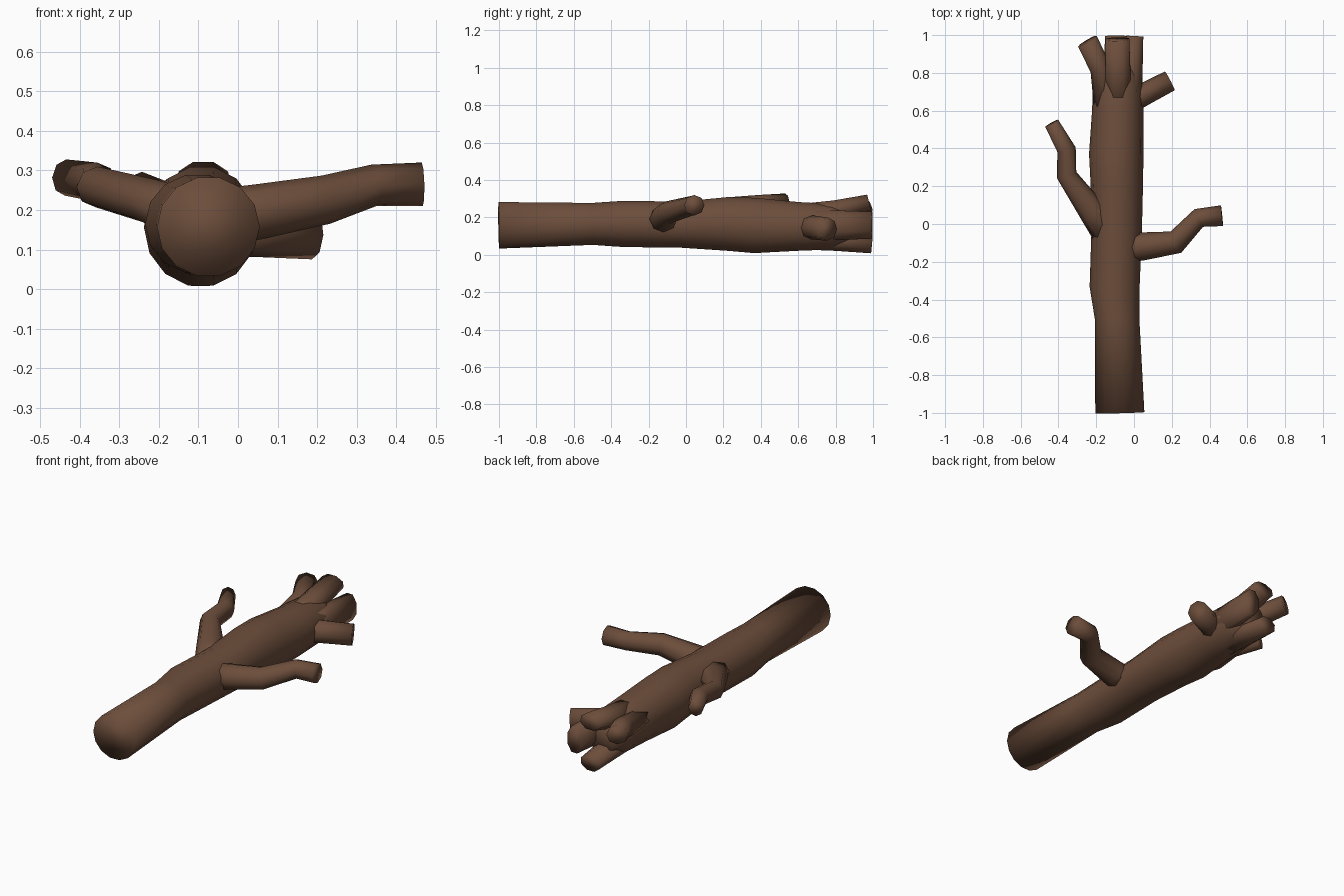
import bpy, bmesh, math
from mathutils import Vector

bark = bpy.data.materials.new("brown bark")
bark.diffuse_color = (0.15, 0.075, 0.044, 1)


def tube(name, rings, sides, end_dir=None, turn=0.0):
    """Capped tube through rings (x, y, z, half_width, half_height)."""
    bm = bmesh.new()
    pts = [Vector(r[:3]) for r in rings]
    loops = []
    for i, r in enumerate(rings):
        a = (pts[i] - pts[i - 1]).normalized() if i else Vector()
        b = (pts[i + 1] - pts[i]).normalized() if i < len(pts) - 1 else Vector()
        t = (a + b).normalized()
        if end_dir and i == len(pts) - 1:
            t = Vector(end_dir).normalized()
        side = t.cross(Vector((0, 0, 1))).normalized()
        up = side.cross(t)
        loop = []
        for k in range(sides):
            ang = turn + 2 * math.pi * k / sides
            loop.append(bm.verts.new(pts[i] + side * (math.cos(ang) * r[3])
                                     + up * (math.sin(ang) * r[4])))
        loops.append(loop)
    for lo, hi in zip(loops, loops[1:]):
        for k in range(sides):
            n = (k + 1) % sides
            bm.faces.new((lo[k], lo[n], hi[n], hi[k]))
    bm.faces.new(loops[0])
    bm.faces.new(loops[-1])
    bmesh.ops.recalc_face_normals(bm, faces=bm.faces[:])
    for f in bm.faces:
        f.smooth = True
    me = bpy.data.meshes.new(name)
    bm.to_mesh(me)
    bm.free()
    me.materials.append(bark)
    ob = bpy.data.objects.new(name, me)
    bpy.context.collection.objects.link(ob)
    return ob


# main log: y, left, right, bottom, top
profile = [
    (-1.00, -0.205, 0.055, 0.030, 0.285),
    (-0.50, -0.207, 0.028, 0.050, 0.280),
    (-0.33, -0.235, 0.030, 0.038, 0.292),
    (-0.03, -0.225, 0.042, 0.035, 0.287),
    (0.22, -0.230, 0.048, 0.018, 0.312),
    (0.37, -0.238, 0.050, 0.005, 0.308),
    (0.60, -0.222, 0.050, 0.018, 0.285),
    (0.78, -0.215, 0.045, 0.025, 0.275),
    (0.88, -0.170, 0.010, 0.070, 0.235),
]
tube("trunk", [((l + r) / 2, y, (b + t) / 2, (r - l) / 2, (t - b) / 2)
               for y, l, r, b, t in profile], 14)

# splintered prongs at the broken end
tube("top_prong", [(-0.085, 0.60, 0.215, 0.065, 0.060),
                   (-0.085, 0.80, 0.238, 0.072, 0.058),
                   (-0.088, 0.978, 0.280, 0.068, 0.046)], 8, turn=math.pi / 8)
tube("right_prong", [(-0.015, 0.60, 0.155, 0.055, 0.085),
                     (-0.005, 0.82, 0.158, 0.055, 0.085),
                     (0.005, 0.995, 0.158, 0.048, 0.078)], 8, turn=math.pi / 8)
tube("bottom_prong", [(-0.095, 0.60, 0.080, 0.075, 0.055),
                      (-0.095, 0.80, 0.070, 0.075, 0.053),
                      (-0.095, 0.994, 0.052, 0.062, 0.048)], 8, turn=math.pi / 8)
tube("left_prong", [(-0.150, 0.60, 0.180, 0.060, 0.060),
                    (-0.175, 0.82, 0.210, 0.057, 0.060),
                    (-0.247, 0.968, 0.245, 0.057, 0.052)], 8,
     end_dir=(-0.5, 0.85, 0.15))

# side branches
tube("left_branch", [(-0.110, -0.085, 0.180, 0.090, 0.068),
                     (-0.215, 0.060, 0.220, 0.074, 0.058),
                     (-0.357, 0.260, 0.258, 0.054, 0.052),
                     (-0.357, 0.393, 0.270, 0.050, 0.050),
                     (-0.436, 0.534, 0.282, 0.039, 0.046)], 8)
tube("right_branch", [(-0.060, -0.130, 0.180, 0.078, 0.072),
                      (0.050, -0.118, 0.195, 0.074, 0.070),
                      (0.222, -0.096, 0.226, 0.063, 0.062),
                      (0.343, 0.032, 0.262, 0.052, 0.053),
                      (0.466, 0.044, 0.265, 0.055, 0.055)], 8)
tube("short_branch", [(-0.060, 0.625, 0.150, 0.062, 0.066),
                      (0.050, 0.685, 0.145, 0.060, 0.064),
                      (0.190, 0.758, 0.137, 0.056, 0.062)], 8)
